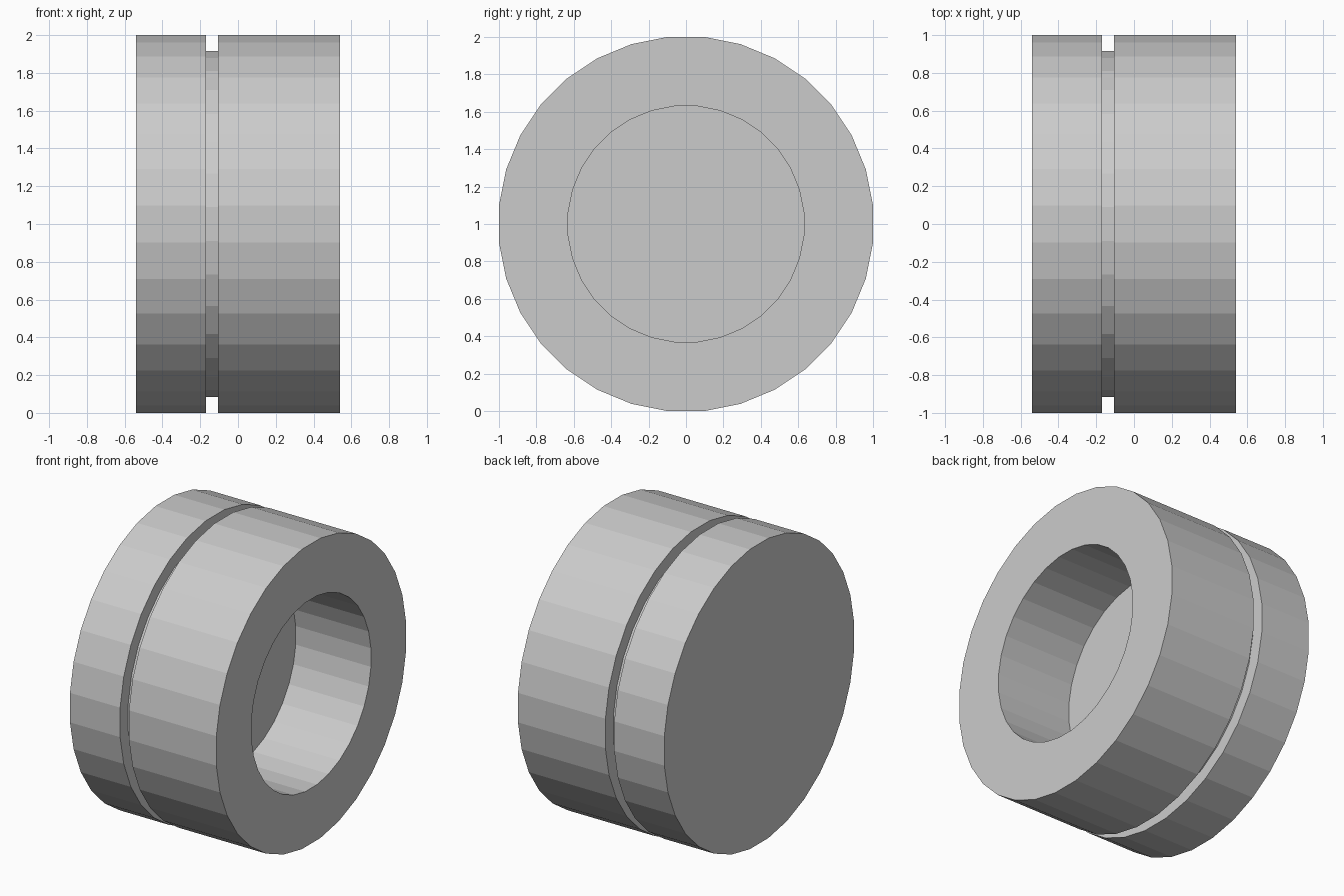
import bpy, bmesh
from math import cos, sin, pi

if "Cube" in bpy.data.objects:
    bpy.data.objects.remove(bpy.data.objects["Cube"])

SIDES = 32
GROW = 1 / cos(pi / SIDES)  # profile radii are measured to the flats

# Profile (x, radius): closed back, outer wall with groove, rim, blind bore
profile = [
    (-0.54, 1.0), (-0.17, 1.0),
    (-0.17, 0.915), (-0.105, 0.915),
    (-0.105, 1.0), (0.54, 1.0),
    (0.54, 0.63), (-0.015, 0.63),
]


def ring(bm, x, r):
    r *= GROW
    angles = [(i + 0.5) * 2 * pi / SIDES for i in range(SIDES)]
    return [bm.verts.new((x, r * cos(a), 1 + r * sin(a))) for a in angles]


# Grooved cup turned around the x axis
bm = bmesh.new()
rings = [ring(bm, x, r) for x, r in profile]
for a, b in zip(rings, rings[1:]):
    for i in range(SIDES):
        j = (i + 1) % SIDES
        bm.faces.new((a[i], a[j], b[j], b[i]))

# Back cap and bore floor
bm.faces.new(rings[0])
bm.faces.new(rings[-1])
bmesh.ops.recalc_face_normals(bm, faces=bm.faces)

mesh = bpy.data.meshes.new("grooved_cup")
bm.to_mesh(mesh)
bm.free()
bpy.context.collection.objects.link(bpy.data.objects.new("grooved_cup", mesh))
